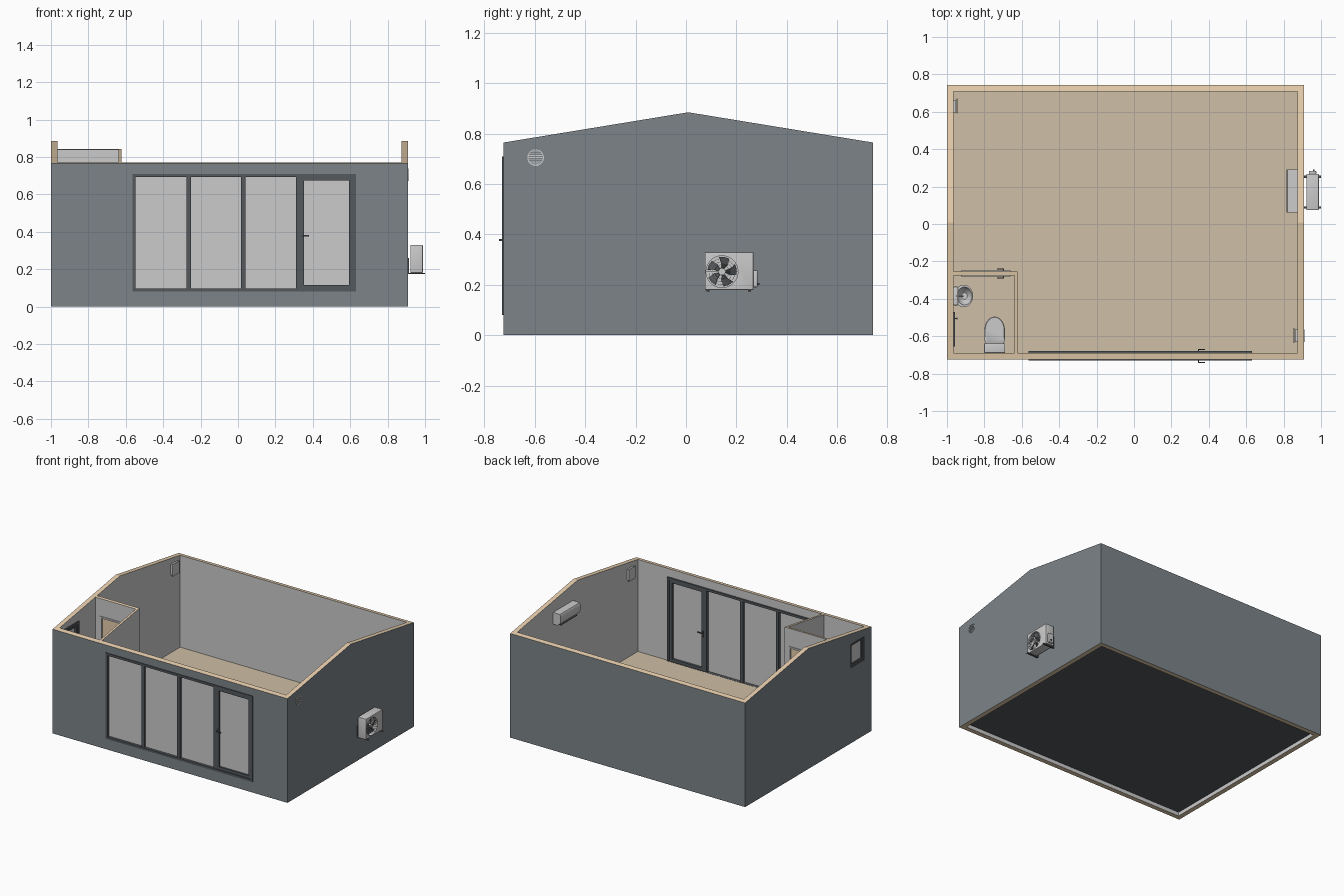
import bpy, bmesh, math
from mathutils import Matrix, Vector

if "Cube" in bpy.data.objects:
    bpy.data.objects.remove(bpy.data.objects["Cube"])

def mat(name, r, g, b):
    m = bpy.data.materials.new(name)
    m.diffuse_color = (r, g, b, 1)
    m.use_nodes = True
    m.node_tree.nodes["Principled BSDF"].inputs["Base Color"].default_value = m.diffuse_color
    return m

TIMBER = mat("timber", .80, .62, .42)
CLAD = mat("cladding", .20, .23, .25)
PLASTER = mat("plaster", .55, .55, .55)
FLOOR = mat("floor_tan", .62, .52, .38)
DARK = mat("dark_frame", .09, .10, .11)

def finish(name, bm, *mats, smooth=False):
    bmesh.ops.recalc_face_normals(bm, faces=bm.faces[:])
    me = bpy.data.meshes.new(name)
    bm.to_mesh(me)
    bm.free()
    ob = bpy.data.objects.new(name, me)
    bpy.context.collection.objects.link(ob)
    for m in mats:
        if m: me.materials.append(m)
    if smooth:
        bpy.ops.object.select_all(action='DESELECT')
        bpy.context.view_layer.objects.active = ob
        ob.select_set(True)
        bpy.ops.object.shade_smooth_by_angle(angle=math.radians(35))
    return ob

def boxes(name, items, m=None, bevel=0):
    """One object from boxes given as (x0, x1, y0, y1, z0, z1)."""
    bm = bmesh.new()
    for x0, x1, y0, y1, z0, z1 in items:
        M = Matrix.Translation(((x0+x1)/2, (y0+y1)/2, (z0+z1)/2)) @ Matrix.Diagonal((x1-x0, y1-y0, z1-z0, 1))
        bmesh.ops.create_cube(bm, size=1, matrix=M)
    if bevel:
        bmesh.ops.bevel(bm, geom=bm.edges[:], offset=bevel, segments=3, profile=.5, affect='EDGES')
    return finish(name, bm, m, smooth=bevel > 0)

def frame_boxes(axis, u0, u1, z0, z1, d0, d1, t):
    """Four bars round an opening; axis is the facing direction."""
    bars = [(u0, u0+t, z0, z1), (u1-t, u1, z0, z1), (u0+t, u1-t, z1-t, z1), (u0+t, u1-t, z0, z0+t)]
    return [(a, b, d0, d1, c, d) if axis == 'y' else (d0, d1, a, b, c, d) for a, b, c, d in bars]

def loft(name, rings, n=32, m=None, square=1.0):
    """Rings of (z, cx, cy, rx, ry); square < 1 boxes off the back half."""
    bm = bmesh.new()
    loops = []
    for z, cx, cy, rx, ry in rings:
        loop = []
        for i in range(n):
            c, s = math.cos(2*math.pi*i/n), math.sin(2*math.pi*i/n)
            if s < 0:
                c, s = math.copysign(abs(c)**square, c), -abs(s)**square
            loop.append(bm.verts.new((cx+rx*c, cy+ry*s, z)))
        loops.append(loop)
    for a, b in zip(loops, loops[1:]):
        for i in range(n):
            bm.faces.new((a[i], a[(i+1) % n], b[(i+1) % n], b[i]))
    bm.faces.new(loops[0])
    bm.faces.new(loops[-1])
    return finish(name, bm, m, smooth=True)

def rings_x(name, x, cy, cz, radii, r, m=None):
    """Thin concentric square-section rings facing x."""
    bm = bmesh.new()
    n = 32
    for R in radii:
        g = [[bm.verts.new((x+dx, cy+(R+dr)*math.cos(2*math.pi*i/n), cz+(R+dr)*math.sin(2*math.pi*i/n)))
              for dx, dr in ((-r, -r), (r, -r), (r, r), (-r, r))] for i in range(n)]
        for i in range(n):
            for k in range(4):
                bm.faces.new((g[i][k], g[(i+1) % n][k], g[(i+1) % n][(k+1) % 4], g[i][(k+1) % 4]))
    return finish(name, bm, m)

def cut(ob, cutter):
    mod = ob.modifiers.new("cut", 'BOOLEAN')
    mod.object, mod.operation, mod.solver = cutter, 'DIFFERENCE', 'EXACT'
    bpy.context.view_layer.objects.active = ob
    bpy.ops.object.modifier_apply(modifier="cut")
    bpy.data.objects.remove(cutter)

# Outer walls: a ring whose top follows the roof pitch
Y0, Y1, YR, EAVE, RIDGE = -.724, .742, .009, .765, .885
X0, X1, T, FZ = -1.0, .909, .034, .095

def top(y):
    return RIDGE - (RIDGE-EAVE) * abs(y-YR) / (Y1-YR)

def plan(o):
    return [(X0+o, Y0+o), (X1-o, Y0+o), (X1-o, YR), (X1-o, Y1-o), (X0+o, Y1-o), (X0+o, YR)]

bm = bmesh.new()
V = [[bm.verts.new((x, y, h(y))) for x, y in plan(o)] for o in (0, T) for h in (lambda y: 0, top)]
for i in range(6):
    j = (i+1) % 6
    for a, b, mi in ((0, 1, 1), (2, 3, 2), (0, 2, 0), (1, 3, 0)):
        bm.faces.new((V[a][i], V[a][j], V[b][j], V[b][i])).material_index = mi
walls = finish("outer_walls", bm, TIMBER, CLAD, PLASTER)
cut(walls, boxes("door_cutter", [(-.56, .625, -.8, -.6, .083, .706)]))
cut(walls, boxes("window_cutter", [(-1.1, -.9, -.645, -.48, .55, .73)]))

# Floor
XI0, XI1, YI0, YI1 = X0+T, X1-T, Y0+T, Y1-T
boxes("floor_slab", [(XI0, XI1, YI0, YI1, .028, .08)], DARK)
boxes("floor_boards", [(XI0, XI1, YI0, YI1, .08, FZ)], FLOOR)

# Washroom partition, same slope as the gable
bm = bmesh.new()
pts = [(XI0, -.255), (-.622, -.255), (-.622, YI0), (-.638, YI0), (-.638, -.275), (XI0, -.275)]
lo = [bm.verts.new((x, y, FZ)) for x, y in pts]
hi = [bm.verts.new((x, y, top(y))) for x, y in pts]
bm.faces.new(lo)
bm.faces.new(hi)
for i in range(6):
    bm.faces.new((lo[i], lo[(i+1) % 6], hi[(i+1) % 6], hi[i])).material_index = 1
part = finish("washroom_partition", bm, TIMBER, PLASTER)
cut(part, boxes("washroom_cutter", [(-.918, -.667, -.4, -.2, .05, .703)]))
boxes("washroom_door_frame", frame_boxes('y', -.925, -.66, FZ, .71, -.281, -.249, .012), PLASTER)
boxes("washroom_door", [(-.913, -.672, -.271, -.259, FZ+.004, .698)], TIMBER)

# Glazed front: frame, posts, hinged leaf, panes
FY0, FY1 = -.731, -.679
front = frame_boxes('y', -.565, .63, .08, .71, FY0, FY1, .016)
front += [(a, b, FY0+.003, FY1-.003, .096, .694) for a, b in ((-.275, -.252), (.015, .04), (.31, .334))]
boxes("front_frame", front, DARK)
boxes("front_door_leaf", frame_boxes('y', .334, .614, .096, .694, FY0+.006, FY1-.006, .02), DARK)
boxes("front_panes", [(a, b, -.712, -.702, .094, .696)
                      for a, b in ((-.55, -.275), (-.252, .015), (.04, .31), (.35, .6))])

# Lever handles on both faces of a door
def handles(name, x, z, ya, yb, way, reach):
    items = []
    for y, s in ((ya, -1), (yb, 1)):
        def span(a, b): return tuple(sorted((y+s*a, y+s*b)))
        items.append((x-.006, x+.006, *span(-.002, .003), z-.035, z+.012))
        items.append((x-.003, x+.003, *span(0, reach), z-.003, z+.003))
        items.append((*sorted((x, x+way*.035)), *span(reach-.005, reach), z-.004, z+.004))
    boxes(name, items, DARK)

handles("front_door_handle", .344, .378, FY0+.006, FY1-.006, 1, .017)
handles("washroom_door_handle", -.698, .378, -.271, -.259, -1, .021)

# Side window
boxes("window_frame", frame_boxes('x', -.655, -.47, .54, .74, -1.0, -.958, .018)
      + frame_boxes('x', -.637, -.488, .558, .722, -.992, -.964, .015), DARK)
boxes("window_pane", [(-.983, -.975, -.625, -.5, .57, .71)])
boxes("window_handle", [(-.966, -.944, -.508, -.502, .637, .643), (-.95, -.945, -.51, -.5, .605, .643)], DARK)

# Ventilation units: inner box with cover, outer round grille
for side, xi, xo, s, y in (("left", XI0, X0, 1, .63), ("right", XI1, X1, -1, -.597)):
    def sx(a, b, x=xi, s=s): return tuple(sorted((x+s*a, x+s*b)))
    boxes(f"{side}_vent_body", [(*sx(-.001, .014), y-.034, y+.034, .668, .745)])
    boxes(f"{side}_vent_cover", [(*sx(.016, .022), y-.04, y+.04, .662, .751)], None, .002)
    xg = xo + (.002 if s > 0 else .001)
    rings_x(f"{side}_vent_ring", xg, y, .705, (.031,), .002)
    slats = []
    for k in range(-3, 4):
        w = math.sqrt(.032**2 - (k*.0085)**2)
        slats.append((xg-.002, xg+.002, y-w, y+w, .7035+k*.0085, .7065+k*.0085))
    boxes(f"{side}_vent_slats", slats)

# Indoor air unit: rounded profile extruded along y
prof = [(0, .67), (.035, .67), (.052, .682), (.06, .70), (.06, .745), (.054, .755), (0, .757)]
bm = bmesh.new()
f = bm.faces.new([bm.verts.new((XI1-d, .062, z)) for d, z in prof])
ex = bmesh.ops.extrude_face_region(bm, geom=[f])
bmesh.ops.translate(bm, vec=(0, .23, 0), verts=[v for v in ex["geom"] if isinstance(v, bmesh.types.BMVert)])
finish("indoor_air_unit", bm, smooth=True)
boxes("indoor_air_flap", [(XI1-.05, XI1-.02, .08, .274, .667, .671)], DARK)

# Outdoor air unit: case with fan recess, blades, guard, feet
FYC, FZC = .143, .252
case = boxes("outdoor_unit_case", [(.922, .988, .075, .268, .18, .33)], None, .003)
bm = bmesh.new()
bmesh.ops.create_cone(bm, cap_ends=True, segments=40, radius1=.064, radius2=.064, depth=.06,
                      matrix=Matrix.Translation((.99, FYC, FZC)) @ Matrix.Rotation(math.pi/2, 4, 'Y'))
cut(case, finish("fan_cutter", bm))
bm = bmesh.new()
for k in range(5):
    a0 = k*2*math.pi/5
    rows = []
    for r, a, b in ((.012, -.3, .3), (.035, -.38, .35), (.059, -.2, .5)):
        rows.append([bm.verts.new((.974+dx, FYC+r*math.cos(a0+t), FZC+r*math.sin(a0+t)))
                     for t, dx in ((a, -.006), ((a+b)/2, 0), (b, .006))])
    for p, q in zip(rows, rows[1:]):
        for i in range(2):
            bm.faces.new((p[i], p[i+1], q[i+1], q[i]))
fan = finish("fan_blades", bm, DARK)
fan.modifiers.new("thickness", 'SOLIDIFY').thickness = .002
bm = bmesh.new()
bmesh.ops.create_cone(bm, cap_ends=True, segments=24, radius1=.014, radius2=.014, depth=.022,
                      matrix=Matrix.Translation((.973, FYC, FZC)) @ Matrix.Rotation(math.pi/2, 4, 'Y'))
finish("fan_hub", bm, smooth=True)
rings_x("fan_guard", .989, FYC, FZC, (.016, .028, .04, .052, .064), .0007)
boxes("fan_guard_bars", [(.988, .9895, FYC-.064, FYC+.064, FZC-.0008, FZC+.0008),
                         (.988, .9895, FYC-.0008, FYC+.0008, FZC-.064, FZC+.064)])
boxes("valve_cover", [(.935, .975, .266, .284, .19, .258)], None, .005)
boxes("valve_stub", [(.957, .965, .283, .292, .2, .208)], DARK)
boxes("outdoor_unit_brackets", [b for y in (.088, .252) for b in
      ((.908, 1.0, y-.006, y+.006, .174, .18), (.908, .914, y-.006, y+.006, .174, .26))], DARK)

# Toilet
TX = -.745
loft("toilet_bowl", [(FZ, TX, -.61, .036, .06), (.14, TX, -.61, .034, .06), (.185, TX, -.585, .045, .078),
                     (.205, TX, -.575, .052, .077), (.213, TX, -.575, .052, .077)], square=.6)
loft("toilet_lid", [(.214, TX, -.57, .053, .073), (.217, TX, -.57, .055, .075),
                    (.226, TX, -.57, .055, .075), (.229, TX, -.57, .051, .071)], square=.35)
boxes("toilet_tank", [(TX-.052, TX+.052, -.686, -.642, .20, .325)], None, .005)
boxes("toilet_tank_lid", [(TX-.056, TX+.056, -.689, -.638, .325, .336)], None, .003)
loft("flush_button", [(.335, TX, -.663, .01, .01), (.339, TX, -.663, .01, .01)], 20)

# Wash basin on a pedestal, with tap
BX, BY = -.91, -.385
loft("basin", [(.30, BX, BY, .02, .022), (.33, BX, BY, .042, .048), (.352, BX, BY, .05, .06),
               (.36, BX, BY, .05, .06), (.36, BX+.004, BY, .04, .048), (.34, BX+.004, BY, .034, .04),
               (.322, BX+.004, BY, .015, .018)])
boxes("basin_back", [(XI0, BX-.03, BY-.05, BY+.05, .33, .362)], None, .006)
loft("basin_pedestal", [(FZ, BX-.01, BY, .028, .03), (.12, BX-.01, BY, .02, .022), (.305, BX-.005, BY, .02, .022)])
boxes("basin_tap", [(-.948, -.938, BY-.005, BY+.005, .36, .395), (-.948, -.912, BY-.004, BY+.004, .387, .395)], None, .001)
